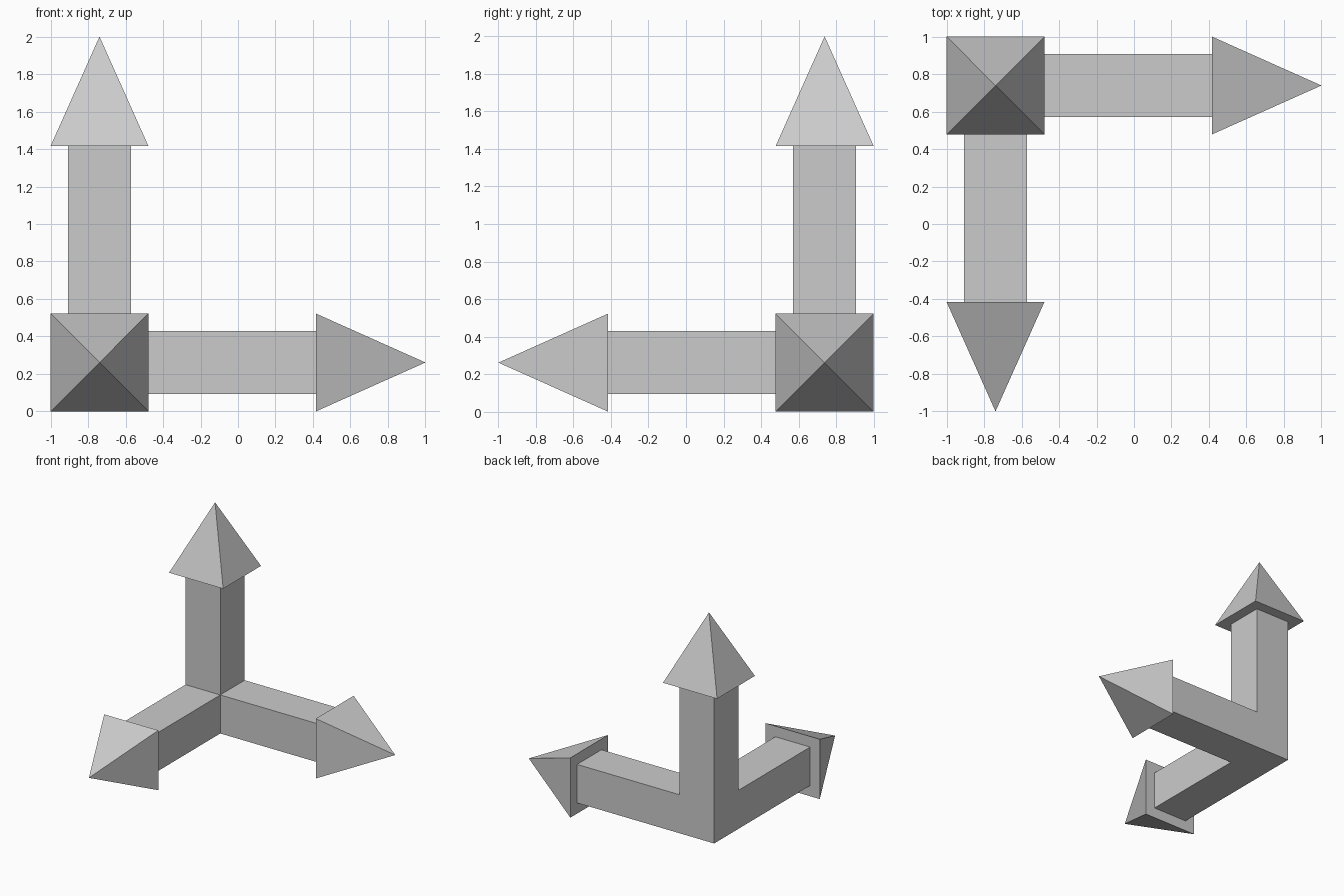
import bpy
import bmesh
from mathutils import Vector

if "Cube" in bpy.data.objects:
    bpy.data.objects.remove(bpy.data.objects["Cube"])

SHAFT = 0.168      # half width of the shafts
HEAD = 0.261       # half width of the arrowheads
NECK = 1.155       # corner centre to arrowhead base
TIP = 1.739        # corner centre to arrow tip
CENTRE = Vector((-1 + HEAD, 1 - HEAD, HEAD))


def extrude(bm, face):
    """Extrude one face in place and return the new cap."""
    new = bmesh.ops.extrude_discrete_faces(bm, faces=[face])
    return new["faces"][0]


def grow_arrow(bm, direction):
    # shaft
    face = max(bm.faces, key=lambda f: f.calc_center_median().dot(direction)
               if f.normal.dot(direction) > 0.99 else -10)
    face = extrude(bm, face)
    for v in face.verts:
        v.co += direction * (NECK - SHAFT)
    # flared underside of the head
    face = extrude(bm, face)
    mid = direction * NECK
    for v in face.verts:
        v.co = mid + (v.co - mid) * (HEAD / SHAFT)
    # four-sided point
    tip = bmesh.ops.poke(bm, faces=[face])["verts"][0]
    tip.co = direction * TIP


# corner block with three arrows growing out of it
bm = bmesh.new()
bmesh.ops.create_cube(bm, size=2 * SHAFT)
bm.normal_update()
for axis in ((1, 0, 0), (0, -1, 0), (0, 0, 1)):
    grow_arrow(bm, Vector(axis))
    bm.normal_update()

# merge the coplanar sides of the corner block into the shafts
bmesh.ops.dissolve_limit(bm, angle_limit=0.01, verts=bm.verts[:], edges=bm.edges[:])
bmesh.ops.recalc_face_normals(bm, faces=bm.faces[:])

mesh = bpy.data.meshes.new("three_way_arrow")
bm.to_mesh(mesh)
bm.free()
arrows = bpy.data.objects.new("three_way_arrow", mesh)
arrows.location = CENTRE
bpy.context.collection.objects.link(arrows)
